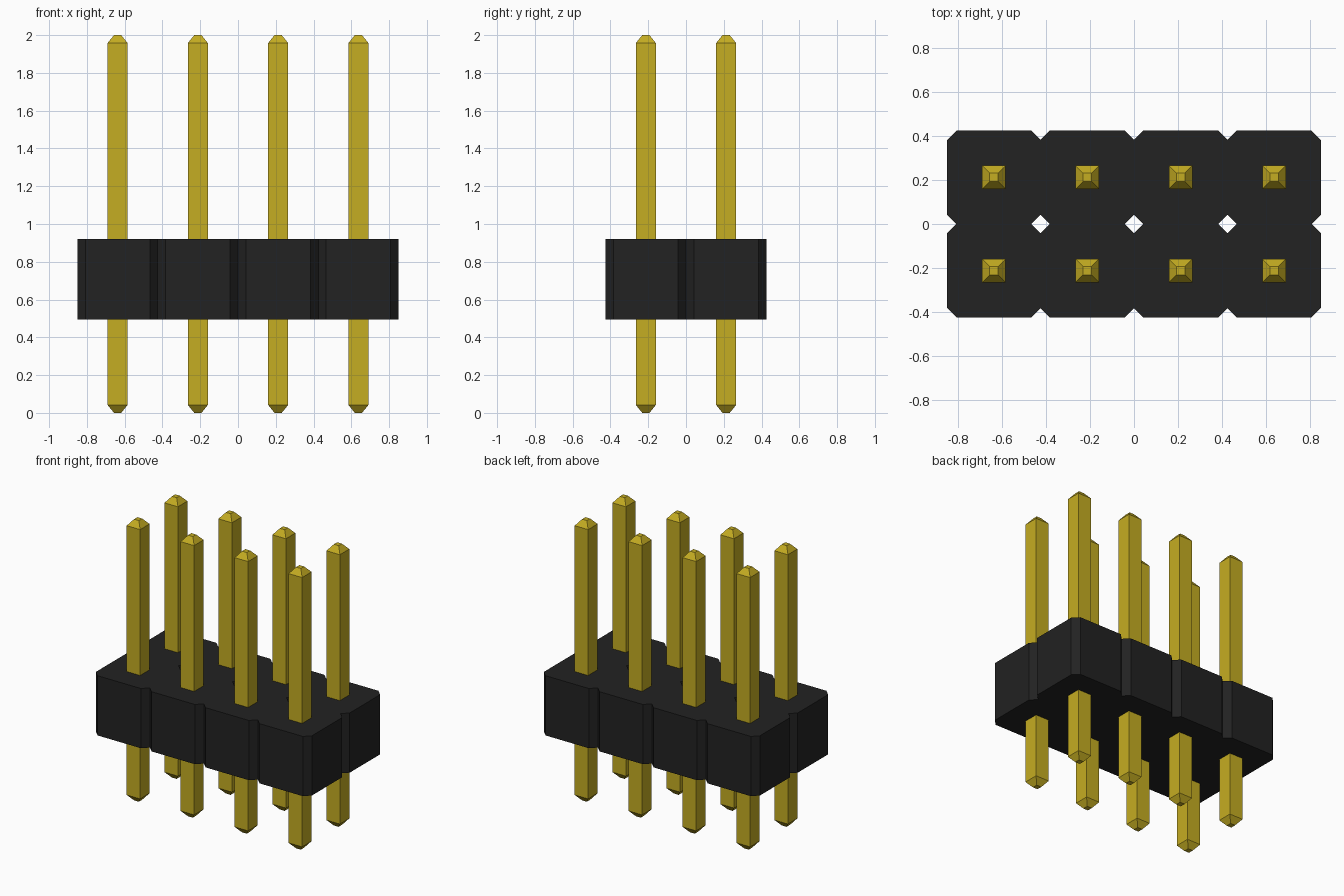
import bpy
import bmesh

cube = bpy.data.objects.get("Cube")
if cube:
    bpy.data.objects.remove(cube, do_unlink=True)

PITCH, COLS, ROWS = 0.425, 4, 2
BODY_Z = (0.495, 0.92)
CHAMFER = 0.042
PIN_HALF, TIP_HALF, TIP_H, PIN_TOP = 0.053, 0.019, 0.042, 2.0


def material(name, rgb):
    mat = bpy.data.materials.new(name)
    mat.use_nodes = True
    mat.diffuse_color = (*rgb, 1)
    bsdf = mat.node_tree.nodes["Principled BSDF"]
    bsdf.inputs["Base Color"].default_value = (*rgb, 1)
    return mat


def finish(bm, name, mat):
    bmesh.ops.remove_doubles(bm, verts=bm.verts, dist=0.0005)
    bmesh.ops.recalc_face_normals(bm, faces=bm.faces)
    mesh = bpy.data.meshes.new(name)
    bm.to_mesh(mesh)
    bm.free()
    mesh.materials.append(mat)
    obj = bpy.data.objects.new(name, mesh)
    bpy.context.collection.objects.link(obj)
    return obj


def cell_centre(col, row):
    return (col - (COLS - 1) / 2) * PITCH, (row - (ROWS - 1) / 2) * PITCH


black = material("black plastic", (0.0160, 0.0160, 0.0160))
gold = material("gold metal", (0.558, 0.418, 0.0160))

# Housing: joined chamfered cells, open where they meet so the walls are only outside
h, k = PITCH / 2, PITCH / 2 - CHAMFER
octagon = [(h, -k), (h, k), (k, h), (-k, h), (-h, k), (-h, -k), (-k, -h), (k, -h)]
neighbour = {0: (1, 0), 2: (0, 1), 4: (-1, 0), 6: (0, -1)}
bm = bmesh.new()
for col in range(COLS):
    for row in range(ROWS):
        cx, cy = cell_centre(col, row)
        low, high = [[bm.verts.new((cx + x, cy + y, z)) for x, y in octagon] for z in BODY_Z]
        bm.faces.new(low[::-1])
        bm.faces.new(high)
        for i in range(8):
            if i in neighbour:
                c, r = col + neighbour[i][0], row + neighbour[i][1]
                if 0 <= c < COLS and 0 <= r < ROWS:
                    continue
            j = (i + 1) % 8
            bm.faces.new((low[i], low[j], high[j], high[i]))
finish(bm, "housing", black)

# Pins: square posts with tapered blunt ends, sharing one mesh
bm = bmesh.new()
rings = []
for z, r in ((0, TIP_HALF), (TIP_H, PIN_HALF), (PIN_TOP - TIP_H, PIN_HALF), (PIN_TOP, TIP_HALF)):
    rings.append([bm.verts.new((x * r, y * r, z)) for x, y in ((-1, -1), (1, -1), (1, 1), (-1, 1))])
for a, b in zip(rings, rings[1:]):
    for i in range(4):
        j = (i + 1) % 4
        bm.faces.new((a[i], a[j], b[j], b[i]))
bm.faces.new(rings[0][::-1])
bm.faces.new(rings[-1])
first = finish(bm, "pin", gold)
for n in range(COLS * ROWS):
    pin = first if n == 0 else first.copy()
    if n:
        bpy.context.collection.objects.link(pin)
    pin.name = f"pin_{n + 1}"
    pin.location = (*cell_centre(n % COLS, n // COLS), 0)
